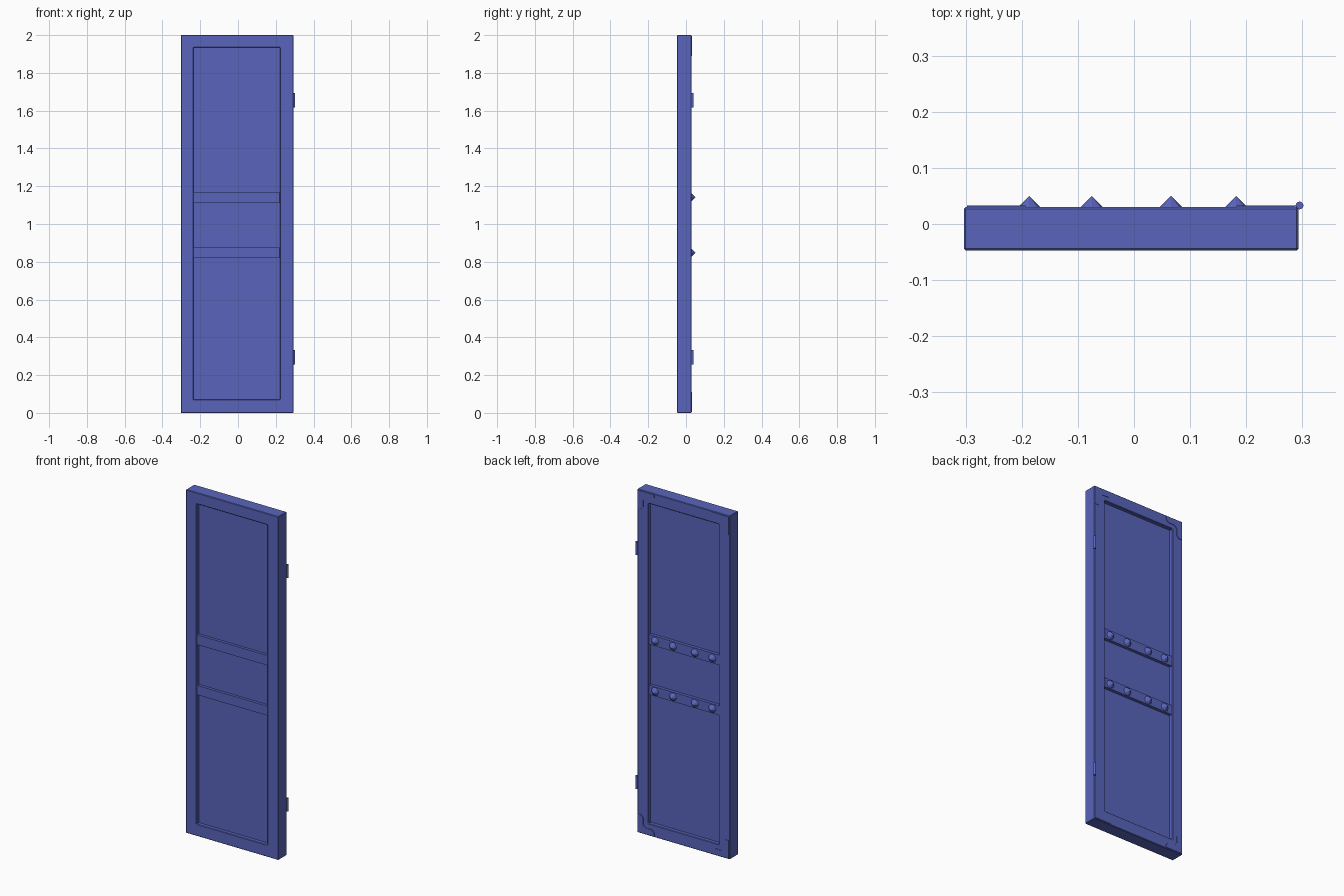
import bpy, bmesh, math
from mathutils import Vector

old = bpy.data.objects.get("Cube")
if old:
    bpy.data.objects.remove(old, do_unlink=True)

blue = bpy.data.materials.new("muted_blue")
blue.use_nodes = True
COLOR = (0.1, 0.13, 0.5, 1)
blue.diffuse_color = COLOR
blue.node_tree.nodes["Principled BSDF"].inputs["Base Color"].default_value = COLOR


def finish(name, bm):
    bmesh.ops.recalc_face_normals(bm, faces=bm.faces)
    mesh = bpy.data.meshes.new(name)
    bm.to_mesh(mesh)
    bm.free()
    mesh.materials.append(blue)
    obj = bpy.data.objects.new(name, mesh)
    bpy.context.collection.objects.link(obj)
    return obj


def box(name, x0, x1, y0, y1, z0, z1):
    bm = bmesh.new()
    bmesh.ops.create_cube(bm, size=1)
    for v in bm.verts:
        v.co = Vector((x1 if v.co.x > 0 else x0,
                       y1 if v.co.y > 0 else y0,
                       z1 if v.co.z > 0 else z0))
    return finish(name, bm)


def cone(name, center, r1, r2, depth, sides, to_back=False):
    bm = bmesh.new()
    bmesh.ops.create_cone(bm, cap_ends=True, segments=sides,
                          radius1=r1, radius2=r2, depth=depth)
    obj = finish(name, bm)
    obj.location = center
    if to_back:
        obj.rotation_euler.x = -math.pi / 2
    return obj


# Door outline, opening and depth
L, R, TOP = -0.303, 0.293, 2.0
IL, IR, IB, IT = -0.235, 0.222, 0.07, 1.934
FRONT, BACK = -0.047, 0.03

# Frame: rectangular ring extruded front to back
bm = bmesh.new()
outer = [(L, 0), (R, 0), (R, TOP), (L, TOP)]
inner = [(IL, IB), (IR, IB), (IR, IT), (IL, IT)]
vo = [bm.verts.new((x, FRONT, z)) for x, z in outer]
vi = [bm.verts.new((x, FRONT, z)) for x, z in inner]
for i in range(4):
    j = (i + 1) % 4
    bm.faces.new((vo[i], vo[j], vi[j], vi[i]))
ext = bmesh.ops.extrude_face_region(bm, geom=bm.faces[:])
for v in ext["geom"]:
    if isinstance(v, bmesh.types.BMVert):
        v.co.y = BACK
frame = finish("door_frame", bm)
bevel = frame.modifiers.new("edge_bevel", "BEVEL")
bevel.width = 0.003
bevel.segments = 1

# Recessed panel
box("door_panel", IL - 0.005, IR + 0.005, FRONT + 0.022, BACK - 0.022,
    IB - 0.005, IT + 0.005)

# Cross bars with pointed studs on the back
for bar_name, z0, z1 in (("lower", 0.82, 0.875), ("upper", 1.112, 1.17)):
    box(bar_name + "_cross_bar", IL, IR - 0.002, FRONT + 0.006, BACK - 0.004, z0, z1)
    for i, x in enumerate((-0.187, -0.075, 0.066, 0.182)):
        cone(f"{bar_name}_stud_{i + 1}", (x, 0.038, (z0 + z1) / 2),
             0.024, 0, 0.024, 8, to_back=True)

# Hinge barrels on the left back edge
for hinge_name, z in (("lower", 0.294), ("upper", 1.655)):
    cone(hinge_name + "_hinge", (0.295, 0.033, z), 0.007, 0.007, 0.076, 12)

# L-shaped corner plates with chamfered inner corners
ARM, WIDE, CUT, GAP = 0.11, 0.04, 0.015, 0.005
profile = [(GAP, GAP), (ARM, GAP), (ARM, WIDE - CUT), (ARM - CUT, WIDE),
           (WIDE + CUT, WIDE), (WIDE, WIDE + CUT), (WIDE, ARM - CUT),
           (WIDE - CUT, ARM), (GAP, ARM)]
for side, x0, sx in (("right", L, 1), ("left", R, -1)):
    for level, z0, sz in (("lower", 0, 1), ("upper", TOP, -1)):
        bm = bmesh.new()
        face = bm.faces.new([bm.verts.new((x0 + sx * a, BACK - 0.002, z0 + sz * b))
                             for a, b in profile])
        ext = bmesh.ops.extrude_face_region(bm, geom=[face])
        for v in ext["geom"]:
            if isinstance(v, bmesh.types.BMVert):
                v.co.y = BACK + 0.003
        finish(f"{level}_{side}_corner_plate", bm)
